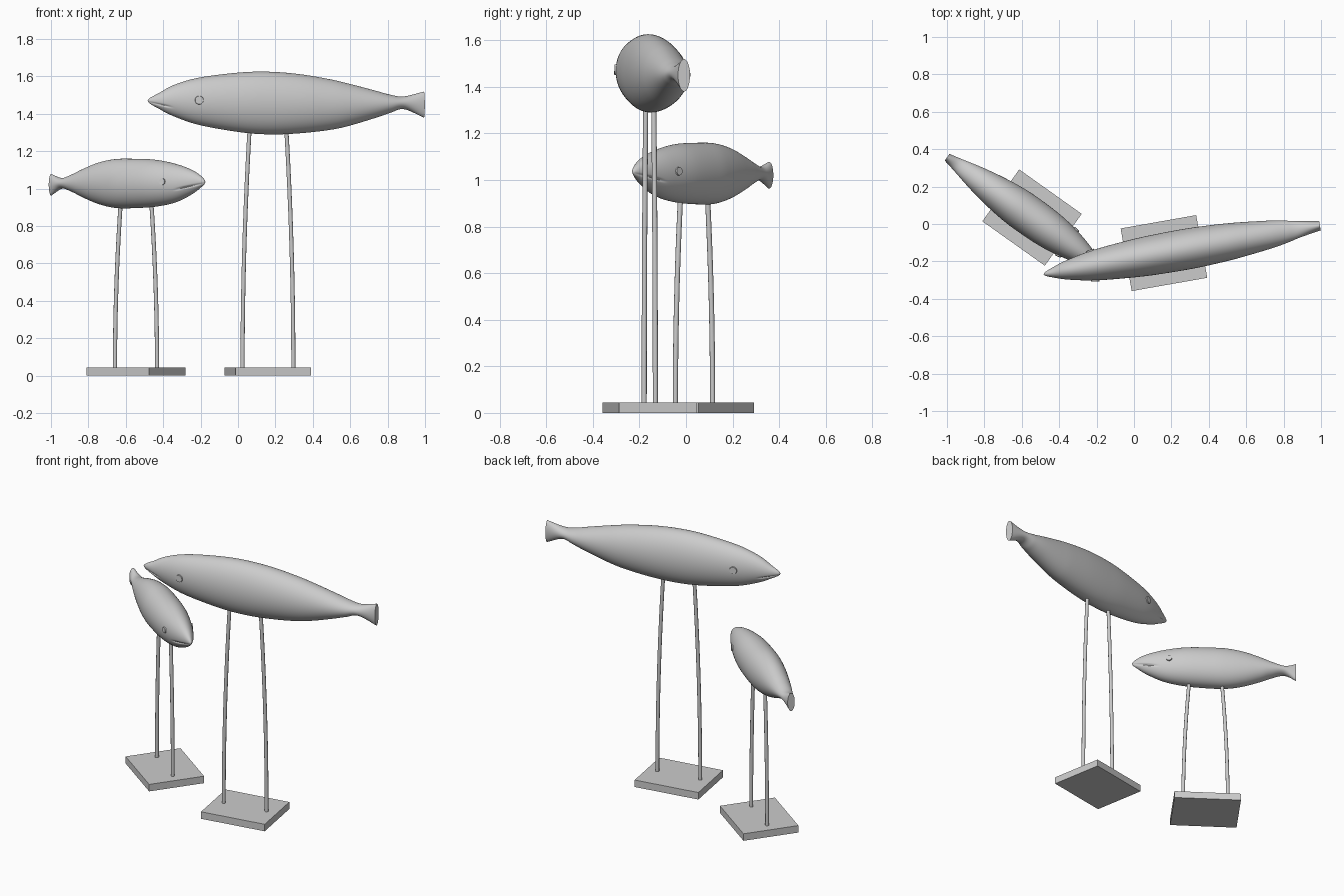
import bpy, bmesh, math
from mathutils import Vector, Matrix

if "Cube" in bpy.data.objects:
    bpy.data.objects.remove(bpy.data.objects["Cube"])

SEG, STEPS = 160, 9


def catmull(a, b, c, d, t):
    return [0.5 * (2 * q + (r - p) * t + (2 * p - 5 * q + 4 * r - s) * t * t
                   + (3 * q - p - 3 * r + s) * t ** 3) for p, q, r, s in zip(a, b, c, d)]


def add_object(name, bm, mat, smooth=True):
    bmesh.ops.recalc_face_normals(bm, faces=bm.faces)
    me = bpy.data.meshes.new(name)
    bm.to_mesh(me)
    bm.free()
    ob = bpy.data.objects.new(name, me)
    bpy.context.collection.objects.link(ob)
    ob.matrix_world = mat
    if smooth:
        bpy.ops.object.select_all(action='DESELECT')
        ob.select_set(True)
        bpy.context.view_layer.objects.active = ob
        bpy.ops.object.shade_smooth_by_angle(angle=math.radians(40))
    return ob


def sections(nose_z, profile):
    """Smooth (distance, top, bottom, half width) sections from nose to tail."""
    s, t, b, w = profile[0]
    pts = [(s, b, t, -w), (0, nose_z, nose_z, 0)] + profile
    pts.append([2 * p - q for p, q in zip(pts[-1], pts[-2])])
    out = []
    for i in range(1, len(pts) - 2):
        out += [catmull(*pts[i - 1:i + 3], k / STEPS) for k in range(STEPS)]
    return out[1:] + [pts[-2]]


def make_fish(prefix, nose, angle, profile, mouth, eye, centre, leg_top):
    mat = Matrix.Translation((nose[0], nose[1], 0)) @ Matrix.Rotation(math.radians(angle), 4, 'Z')
    secs = sections(nose[2], profile)

    # body with a shallow mouth groove on both sides
    bm = bmesh.new()
    rings = []
    for s, t, b, w in secs:
        zc, h = (t + b) / 2, (t - b) / 2
        ring = []
        for k in range(SEG):
            a = 2 * math.pi * k / SEG
            y, z = w * math.cos(a), zc + h * math.sin(a)
            u = s / mouth[0]
            if u < 1:
                line = nose[2] - 0.006 - mouth[1] * u
                g = math.exp(-((z - line) / 0.005) ** 2) * min(1, 3 * (1 - u))
                y *= 1 - 0.16 * g
            ring.append(bm.verts.new((s, y, z)))
        rings.append(ring)
    for r0, r1 in zip(rings, rings[1:]):
        for k in range(SEG):
            n = (k + 1) % SEG
            bm.faces.new((r0[k], r0[n], r1[n], r1[k]))
    tip = bm.verts.new((0, 0, nose[2]))
    for k in range(SEG):
        bm.faces.new((tip, rings[0][(k + 1) % SEG], rings[0][k]))
    bm.faces.new(rings[-1])
    add_object(prefix + "_body", bm, mat)

    # eyes: thin discs lying on the skin
    def skin(s, z):
        i = next(i for i, q in enumerate(secs) if q[0] >= s)
        p, q = secs[i - 1], secs[i]
        f = (s - p[0]) / (q[0] - p[0])
        _, t, b, w = [m + (n - m) * f for m, n in zip(p, q)]
        return w * math.sqrt(max(0, 1 - ((2 * z - t - b) / (t - b)) ** 2))

    es, ez, er = eye
    e = 0.01
    dy_s = (skin(es + e, ez) - skin(es - e, ez)) / (2 * e)
    dy_z = (skin(es, ez + e) - skin(es, ez - e)) / (2 * e)
    for side, label in ((1, "right"), (-1, "left")):
        normal = Vector((-dy_s, side, -dy_z))
        bm = bmesh.new()
        bmesh.ops.create_cone(bm, cap_ends=True, segments=32, radius1=er, radius2=er * 0.9, depth=0.012)
        place = Matrix.Translation((es, side * skin(es, ez), ez)) @ normal.to_track_quat('Z', 'Y').to_matrix().to_4x4()
        add_object(f"{prefix}_eye_{label}", bm, mat @ place)

    # two gently bowed legs
    for side, label in ((-1, "front"), (1, "back")):
        cu = bpy.data.curves.new(f"{prefix}_leg_{label}", 'CURVE')
        cu.dimensions = '3D'
        cu.bevel_depth, cu.bevel_resolution, cu.use_fill_caps = 0.0112, 4, True
        sp = cu.splines.new('POLY')
        sp.points.add(12)
        for i, p in enumerate(sp.points):
            t = i / 12
            p.co = (centre + side * (0.138 - 0.039 * t * t), 0, 0.035 + (leg_top - 0.035) * t, 1)
        sp.use_smooth = True
        ob = bpy.data.objects.new(cu.name, cu)
        bpy.context.collection.objects.link(ob)
        ob.matrix_world = mat

    # flat rectangular base
    bm = bmesh.new()
    bmesh.ops.create_cube(bm, size=1)
    bmesh.ops.scale(bm, vec=(0.41, 0.34, 0.045), verts=bm.verts)
    bmesh.ops.translate(bm, vec=(centre, 0, 0.0225), verts=bm.verts)
    add_object(prefix + "_base", bm, mat, smooth=False)


# profile rows: distance from nose, top z, bottom z, half width
large = [(.065, 1.513, 1.425, .032), (.147, 1.556, 1.385, .056), (.282, 1.594, 1.34, .082),
         (.5, 1.621, 1.302, .102), (.662, 1.625, 1.29, .108), (.825, 1.612, 1.296, .108),
         (.988, 1.585, 1.314, .1), (1.097, 1.56, 1.337, .09), (1.232, 1.525, 1.377, .074),
         (1.314, 1.503, 1.404, .06), (1.39, 1.493, 1.425, .043), (1.5, 1.519, 1.38, .026)]
small = [(.04, 1.075, 1.0, .028), (.105, 1.106, .963, .054), (.203, 1.134, .925, .08),
         (.334, 1.155, .903, .1), (.498, 1.16, .895, .105), (.596, 1.157, .898, .1),
         (.695, 1.139, .918, .088), (.793, 1.106, .952, .071), (.858, 1.08, .979, .057),
         (.937, 1.057, 1.0, .038), (1.01, 1.078, .963, .022)]

make_fish("large_fish", (-.483, -.269, 1.47), 10, large, (.13, .03), (.266, 1.473, .024), .653, 1.33)
make_fish("small_fish", (-.176, -.228, 1.035), 144.6, small, (.16, .036), (.222, 1.037, .019), .453, .94)
